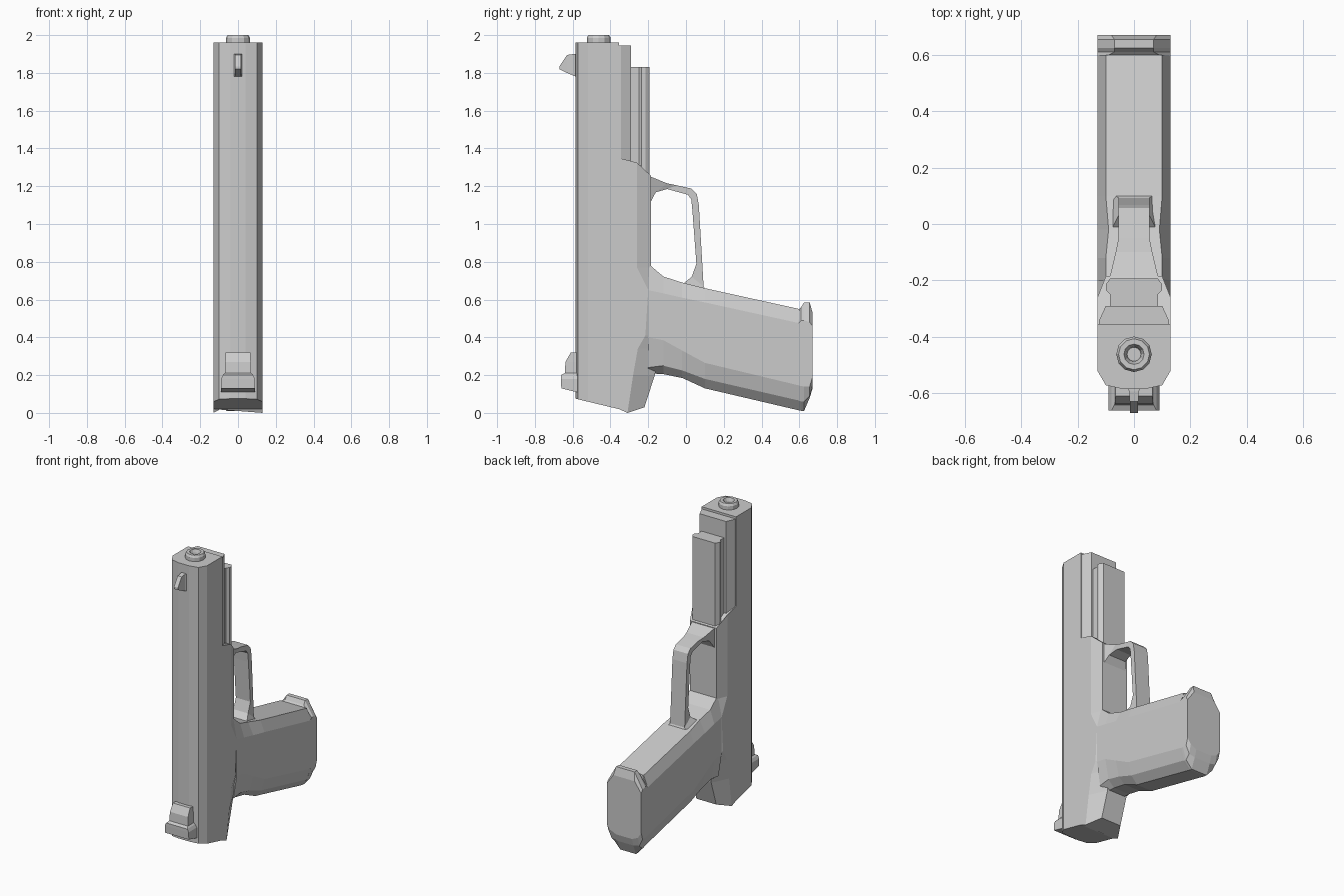
import bpy, bmesh, math


def skin(name, rings):
    """Join rings of equal point count with quads and cap both ends."""
    bm = bmesh.new()
    loops = [[bm.verts.new(p) for p in r] for r in rings]
    n = len(loops[0])
    for a, b in zip(loops, loops[1:]):
        for i in range(n):
            j = (i + 1) % n
            bm.faces.new((a[i], a[j], b[j], b[i]))
    bm.faces.new(loops[0])
    bm.faces.new(loops[-1])
    bmesh.ops.recalc_face_normals(bm, faces=bm.faces)
    mesh = bpy.data.meshes.new(name)
    bm.to_mesh(mesh)
    bm.free()
    ob = bpy.data.objects.new(name, mesh)
    bpy.context.collection.objects.link(ob)
    return ob


def sym(half):
    """Mirror a half ring across x = 0."""
    return half + [(-x, y, z) for x, y, z in reversed(half)]


def at_z(profile, z):
    return sym([(x, y, z) for x, y in profile])


# Slide: faceted bar with a sloped rear end
slide = [(0.04, -0.585), (0.10, -0.572), (0.13, -0.52), (0.13, -0.355)]
rear = [(x, y, 0.02 + (-0.355 - y) * 0.24) for x, y in slide]
skin("slide", [sym(rear), at_z(slide, 1.96)])

# Frame with flared tail: (side y, back x, back y, z)
rows = [(-0.28, 0.075, -0.165, 0.20), (-0.255, 0.09, -0.14, 0.34),
        (-0.215, 0.10, -0.13, 0.41), (-0.20, 0.10, -0.16, 0.65),
        (-0.26, 0.10, -0.185, 0.77)]
frame = [sym([(0.13, -0.355, 0.02), (0.13, -0.31, 0), (0.075, -0.22, 0.03)])]
frame += [at_z([(0.13, -0.355), (0.13, s), (x, b)], z) for s, x, b, z in rows]
frame.append(sym([(0.13, -0.355, 1.35), (0.13, -0.26, 1.325), (0.10, -0.185, 1.255)]))
skin("frame", frame)

# Dust cover and accessory rail under the slide
cover = [(0.125, -0.356), (0.125, -0.345), (0.10, -0.29)]
skin("dust_cover", [at_z(cover, 1.30), at_z(cover, 1.945)])
rail = [(0.085, -0.30), (0.085, -0.25), (0.10, -0.235), (0.10, -0.215), (0.085, -0.193)]
skin("rail", [at_z(rail, 1.24), at_z(rail, 1.83)])

# Grip: (y, top z, top half width, side top z, side bottom z, bevel z, back z)
stations = [(-0.20, 0.79, 0.10, 0.65, 0.40, 0.24, 0.21),
            (-0.12, 0.722, 0.10, 0.633, 0.385, 0.25, 0.205),
            (-0.02, 0.69, 0.09, 0.61, 0.33, 0.225, 0.185),
            (0.10, 0.66, 0.10, 0.585, 0.265, 0.18, 0.13),
            (0.60, 0.55, 0.10, 0.475, 0.145, 0.065, 0.013)]


def grip_ring(y, top, w, a, b, c, d):
    return sym([(w, y, top), (0.13, y, a), (0.13, y, b), (0.105, y, c), (0.06, y, d)])


skin("grip", [grip_ring(*s) for s in stations])

# Magazine base plate with a front lip
plate = [(0.595, 0.545, 0.10, 0.475, 0.145, 0.065, 0.014),
         (0.61, 0.56, 0.07, 0.49, 0.142, 0.06, 0.011),
         (0.625, 0.585, 0.07, 0.49, 0.14, 0.06, 0.01),
         (0.655, 0.585, 0.07, 0.48, 0.14, 0.09, 0.08),
         (0.67, 0.53, 0.08, 0.46, 0.19, 0.15, 0.13)]
skin("base_plate", [grip_ring(*s) for s in plate])

# Trigger guard: (outer y, outer z, inner y, inner z, half width)
guard = [(-0.20, 1.255, -0.20, 1.10, 0.085), (-0.185, 1.25, -0.185, 1.12, 0.085),
         (-0.10, 1.215, -0.16, 1.168, 0.065), (-0.05, 1.205, -0.10, 1.185, 0.055),
         (0.03, 1.187, 0.01, 1.155, 0.055), (0.057, 1.16, 0.028, 1.13, 0.055),
         (0.068, 1.10, 0.034, 1.07, 0.055), (0.088, 0.76, 0.055, 0.79, 0.055),
         (0.093, 0.67, 0.03, 0.72, 0.055), (0.11, 0.64, -0.02, 0.68, 0.08)]
skin("trigger_guard", [sym([(w, a, b), (w, c, d)]) for a, b, c, d, w in guard])

# Front sight: blade tapering away from the slide (y, half width, top z, bottom z)
blade = [(-0.57, 0.03, 1.90, 1.775), (-0.595, 0.016, 1.90, 1.785),
         (-0.63, 0.015, 1.895, 1.80), (-0.67, 0.015, 1.835, 1.82)]
skin("front_sight", [sym([(w, y, t), (w, y, b)]) for y, w, t, b in blade])

# Rear sight: ramp widening into a block (z, half width, front y)
ramp = [(0.32, 0.065, -0.61), (0.27, 0.068, -0.638), (0.21, 0.07, -0.642),
        (0.20, 0.08, -0.662), (0.18, 0.09, -0.662), (0.13, 0.09, -0.66), (0.11, 0.09, -0.58)]
skin("rear_sight", [at_z([(w, y), (w, -0.56)], z) for z, w, y in ramp])

# Barrel tip with a hollow bore
tip = [(0.063, 1.92), (0.063, 1.985), (0.055, 2.0), (0.036, 2.0), (0.028, 1.98), (0.02, 1.93)]
skin("barrel", [[(r * math.cos(math.tau * i / 12), -0.462 + r * math.sin(math.tau * i / 12), z)
                 for i in range(12)] for r, z in tip])
